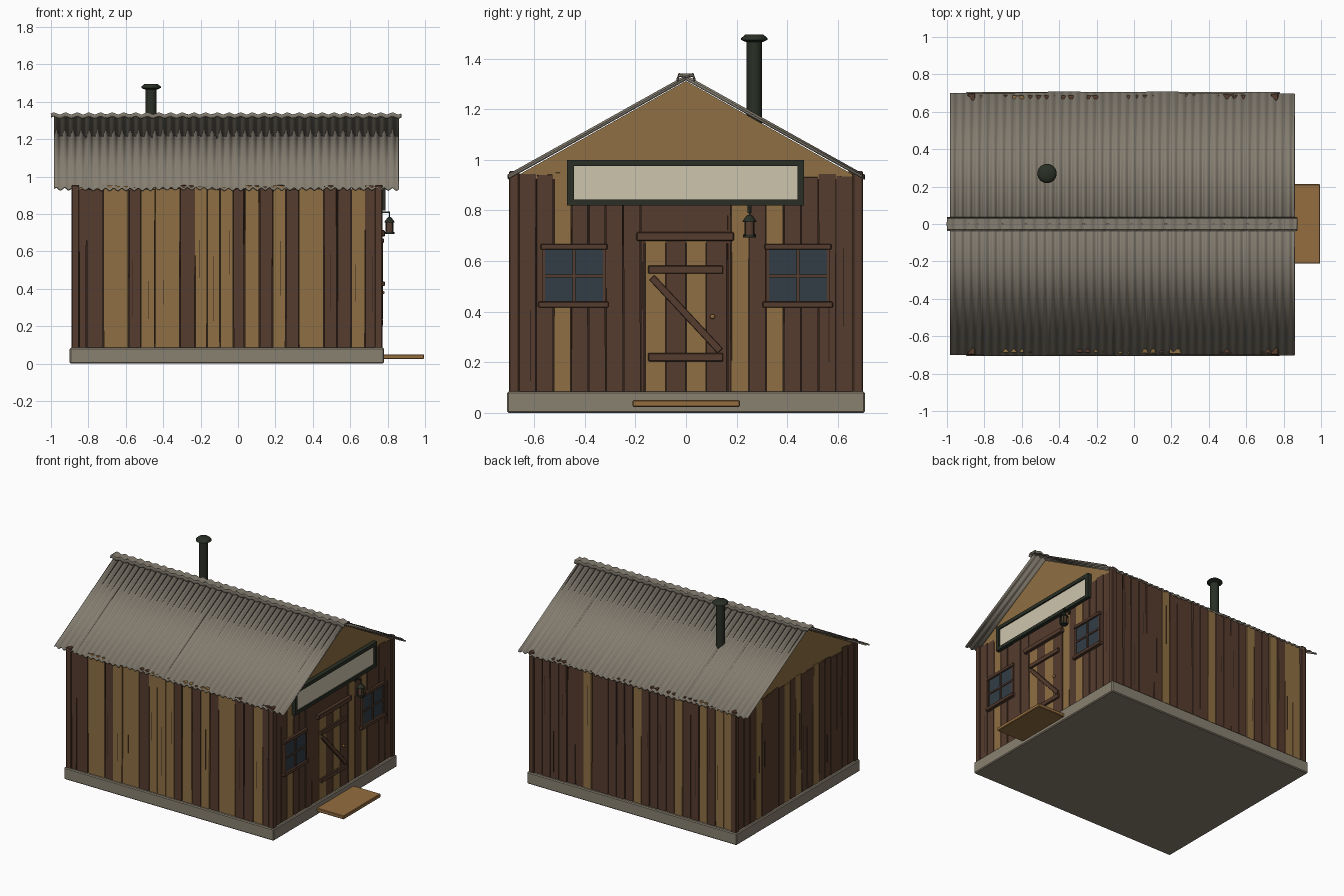
import bpy, bmesh, math, random
from mathutils import Vector, Matrix

if "Cube" in bpy.data.objects:
    bpy.data.objects.remove(bpy.data.objects["Cube"])

random.seed(4)


def material(name, r, g, b):
    lin = [((c / 255 + 0.055) / 1.055) ** 2.4 for c in (r, g, b)]
    m = bpy.data.materials.new(name)
    m.diffuse_color = (*lin, 1)
    m.use_nodes = True
    m.node_tree.nodes["Principled BSDF"].inputs["Base Color"].default_value = m.diffuse_color
    return m


DARK = material("dark wood", 86, 60, 46)
LIGHT = material("light wood", 143, 111, 67)
GAP = material("shadow wood", 48, 34, 27)
STEP = material("step wood", 148, 109, 64)
METAL = material("roof metal", 133, 126, 113)
STONE = material("stone", 137, 129, 113)
IRON = material("iron", 41, 47, 37)
CREAM = material("sign cream", 206, 197, 174)
GLASS = material("window glass", 50, 60, 70)


def finish(name, bm, mat, smooth=False):
    bmesh.ops.recalc_face_normals(bm, faces=bm.faces)
    me = bpy.data.meshes.new(name)
    bm.to_mesh(me)
    bm.free()
    me.materials.append(mat)
    ob = bpy.data.objects.new(name, me)
    bpy.context.collection.objects.link(ob)
    if smooth:
        bpy.ops.object.select_all(action='DESELECT')
        ob.select_set(True)
        bpy.context.view_layer.objects.active = ob
        bpy.ops.object.shade_smooth_by_angle(angle=math.radians(50))
    return ob


def add_box(bm, lo, hi, bevel=0.0):
    lo, hi = Vector(lo), Vector(hi)
    mat = Matrix.Translation((lo + hi) / 2) @ Matrix.Diagonal((*(hi - lo), 1))
    vs = bmesh.ops.create_cube(bm, size=1, matrix=mat)["verts"]
    if bevel:
        edges = list({e for v in vs for e in v.link_edges})
        bmesh.ops.bevel(bm, geom=edges, offset=bevel, segments=1, affect='EDGES')
    return vs


def boxes(name, mat, items, bevel=0.0):
    bm = bmesh.new()
    for lo, hi in items:
        add_box(bm, lo, hi, bevel)
    return finish(name, bm, mat)


def lathe(name, mat, x, y, profile, sides):
    bm = bmesh.new()
    rings = []
    for r, z in profile:
        rings.append([bm.verts.new((x + r * math.cos(2 * math.pi * k / sides),
                                    y + r * math.sin(2 * math.pi * k / sides), z))
                      for k in range(sides)])
    for a, b in zip(rings, rings[1:]):
        for k in range(sides):
            n = (k + 1) % sides
            bm.faces.new((a[k], a[n], b[n], b[k]))
    bm.faces.new(rings[0])
    bm.faces.new(rings[-1])
    return finish(name, bm, mat, True)


# Foundation, inner wall core and front step
boxes("foundation", STONE, [((-0.90, -0.707, 0), (0.78, 0.707, 0.085))], 0.006)
boxes("wall_core", GAP, [((-0.872, -0.678, 0.08), (0.755, 0.678, 0.93))])
boxes("step_board", STEP, [((0.775, -0.212, 0.024), (0.995, 0.213, 0.05))], 0.004)

# Corner posts
boxes("corner_posts", DARK, [((x - 0.02, y - 0.02, 0.08), (x + 0.02, y + 0.02, 0.955))
                             for x in (-0.87, 0.752) for y in (-0.679, 0.679)], 0.004)


# Wall planks: each letter is one plank, D dark or L light
def plank_wall(name, axis, out, side, edges, letters, z0=0.082):
    bms = {"D": bmesh.new(), "L": bmesh.new(), "C": bmesh.new()}

    def put(key, a, b, d0, d1, lo, hi):
        d = sorted((side * d0, side * d1))
        if axis == "x":
            return add_box(bms[key], (a, d[0], lo), (b, d[1], hi))
        return add_box(bms[key], (d[0], a, lo), (d[1], b, hi))

    for a, b, c in zip(edges, edges[1:], letters):
        g = 0.0025
        depth = out - random.uniform(0, 0.006)
        top = random.uniform(0.930, 0.953)
        for v in put(c, a + g, b - g, out - 0.025, depth, z0, top):
            if v.co.z > 0.5:
                v.co.z += random.uniform(-0.004, 0.004)
                v.co[0 if axis == "x" else 1] += random.uniform(-0.003, 0.003)
        # thin weathering crack
        if random.random() < 0.45:
            m = a + (b - a) * random.uniform(0.25, 0.75)
            z = random.uniform(0.12, 0.55)
            put("C", m - 0.0015, m + 0.0015, depth - 0.004, depth + 0.0008,
                z, z + random.uniform(0.12, 0.35))
    for key, label, mat in (("D", "dark", DARK), ("L", "light", LIGHT), ("C", "cracks", GAP)):
        finish(name + "_" + label, bms[key], mat)


def even(a, b, n):
    return [a + (b - a) * i / n for i in range(n + 1)]


front_edges = [-0.85, -0.81, -0.72, -0.585, -0.52, -0.445, -0.31, -0.23, -0.165, -0.095,
               -0.025, 0.035, 0.115, 0.185, 0.255, 0.325, 0.46, 0.53, 0.605, 0.68, 0.735]
plank_wall("front_planks", "x", 0.692, -1, front_edges, "DDLDLLDLLLDLDLDLDDLD")
plank_wall("back_planks", "x", 0.692, 1, even(-0.85, 0.735, 24), "LLDLDDLDDDDLDDDDDLDDDDDD")
plank_wall("left_planks", "y", 0.885, -1, even(-0.66, 0.66, 20), "DDDDDDLDDLDLDDDDLDDD")
plank_wall("right_planks_a", "y", 0.766, 1, even(-0.662, -0.178, 7), "DDLDDDD")
plank_wall("right_planks_b", "y", 0.766, 1, even(0.178, 0.662, 7), "LDLDDDD")
plank_wall("over_door_plank", "y", 0.764, 1, [-0.178, 0.178], "D", 0.67)
plank_wall("door_jambs", "y", 0.766, 1, [-0.18, -0.164], "D")
plank_wall("door_jambs_far", "y", 0.766, 1, [0.164, 0.18], "D")

# Door leaf, lintel and Z brace
door = even(-0.162, 0.162, 4)
for i in range(4):
    boxes(f"door_plank_{i + 1}", (LIGHT, DARK)[i % 2],
          [((0.74, door[i] + 0.001, 0.085), (0.763, door[i + 1] - 0.001, 0.68))])
boxes("door_lintel", DARK, [((0.755, -0.195, 0.68), (0.785, 0.19, 0.714))], 0.004)
boxes("door_battens", DARK, [((0.755, -0.15, z), (0.776, 0.147, z + 0.032))
                             for z in (0.204, 0.55)], 0.003)
a, b = Vector((0, -0.135, 0.535)), Vector((0, 0.135, 0.245))
bm = bmesh.new()
add_box(bm, (-0.01, -(b - a).length / 2, -0.014), (0.01, (b - a).length / 2, 0.014), 0.002)
ang = math.atan2(b.z - a.z, b.y - a.y)
bmesh.ops.transform(bm, verts=bm.verts, matrix=Matrix.Translation((a + b) / 2 + Vector((0.764, 0, 0)))
                    @ Matrix.Rotation(ang, 4, 'X'))
finish("door_diagonal", bm, DARK)
bm = bmesh.new()
bmesh.ops.create_icosphere(bm, subdivisions=2, radius=0.01, matrix=Matrix.Translation((0.774, 0.105, 0.38)))
finish("door_knob", bm, STEP, True)

# Windows: pane, muntins, lintel and sill
for label, c in (("near", -0.443), ("far", 0.443)):
    boxes(f"window_glass_{label}", GLASS, [((0.75, c - 0.12, 0.43), (0.769, c + 0.12, 0.65))])
    bars = [((0.76, c - 0.006, 0.43), (0.776, c + 0.006, 0.65)),
            ((0.76, c - 0.122, 0.536), (0.775, c + 0.122, 0.547))]
    bars += [((0.76, c + s * 0.121 - 0.006, 0.43), (0.774, c + s * 0.121 + 0.006, 0.65))
             for s in (-1, 1)]
    boxes(f"window_bars_{label}", DARK, bars)
    boxes(f"window_trim_{label}", DARK, [((0.755, c - 0.132, 0.645), (0.78, c + 0.132, 0.668)),
                                         ((0.755, c - 0.14, 0.416), (0.785, c + 0.137, 0.44))], 0.003)

# Gable ends
for label, x0, x1 in (("right", 0.735, 0.758), ("left", -0.876, -0.853)):
    bm = bmesh.new()
    f = bm.faces.new([bm.verts.new((x0, y, z)) for y, z in
                      ((-0.69, 0.925), (0.69, 0.925), (0, 1.312))])
    ext = bmesh.ops.extrude_face_region(bm, geom=[f])["geom"]
    bmesh.ops.translate(bm, vec=(x1 - x0, 0, 0), verts=[v for v in ext if isinstance(v, bmesh.types.BMVert)])
    finish(f"gable_{label}", bm, LIGHT)


# Corrugated sheets: a (y, z) section swept along x with a wave
def corrugated(name, x0, x1, waves, amp, section, thick, jitter=0.0):
    bm = bmesh.new()
    n, rows, drop = waves * 8, [], 0
    for i in range(n + 1):
        if i % 32 == 0:
            drop = random.uniform(-jitter, jitter)
        w = amp * math.sin(2 * math.pi * i / 8)
        row = []
        for k, (y, z) in enumerate(section):
            last = k == len(section) - 1
            d = drop if last else 0
            row.append(bm.verts.new((x0 + (x1 - x0) * i / n,
                                     y + math.copysign(d, y) * (1 if d > 0 else -1),
                                     z + w - d * 0.56)))
        rows.append(row)
    for p, q in zip(rows, rows[1:]):
        for k in range(len(section) - 1):
            bm.faces.new((p[k], q[k], q[k + 1], p[k + 1]))
    ob = finish(name, bm, METAL, True)
    mod = ob.modifiers.new("thickness", 'SOLIDIFY')
    mod.thickness = thick
    mod.offset = 0
    return ob


corrugated("roof_front", -0.982, 0.858, 42, 0.007, [(0, 1.325), (-0.701, 0.934)], 0.006, 0.006)
corrugated("roof_back", -0.982, 0.858, 42, 0.007, [(0, 1.325), (0.701, 0.934)], 0.006, 0.006)
corrugated("ridge_cap", -1.0, 0.873, 30, 0.005,
           [(-0.034, 1.316), (-0.028, 1.335), (0, 1.333), (0.028, 1.335), (0.034, 1.316)], 0.006)

# Stove pipe with rain cap
lathe("chimney_pipe", IRON, -0.465, 0.27, [(0.03, 1.1), (0.03, 1.478)], 16)
lathe("chimney_cap", IRON, -0.465, 0.27,
      [(0.034, 1.466), (0.052, 1.474), (0.052, 1.481), (0.036, 1.495)], 16)

# Sign board with frame
boxes("sign_panel", CREAM, [((0.755, -0.45, 0.835), (0.778, 0.445, 0.982))])
boxes("sign_frame", IRON, [((0.755, -0.47, 0.975), (0.788, 0.467, 1.0)),
                           ((0.755, -0.47, 0.82), (0.788, 0.467, 0.843)),
                           ((0.755, -0.47, 0.82), (0.788, -0.443, 1.0)),
                           ((0.755, 0.44, 0.82), (0.788, 0.467, 1.0))])

# Hanging lantern on a bracket
lx, ly = 0.81, 0.251
boxes("lantern_bracket", IRON, [((0.76, ly - 0.004, 0.806), (lx + 0.004, ly + 0.004, 0.814)),
                                ((lx - 0.003, ly - 0.003, 0.775), (lx + 0.003, ly + 0.003, 0.812)),
                                ((0.76, ly - 0.008, 0.79), (0.772, ly + 0.008, 0.83))])
lathe("lantern_roof", IRON, lx, ly, [(0.028, 0.755), (0.024, 0.763), (0.009, 0.783)], 8)
lathe("lantern_body", DARK, lx, ly, [(0.021, 0.704), (0.018, 0.756)], 8)
lathe("lantern_base", IRON, lx, ly, [(0.026, 0.694), (0.026, 0.705)], 8)
boxes("lantern_bars", IRON, [((lx + s * 0.018 - 0.0025, ly + t * 0.018 - 0.0025, 0.7),
                              (lx + s * 0.018 + 0.0025, ly + t * 0.018 + 0.0025, 0.758))
                             for s in (-1, 1) for t in (-1, 1)])
